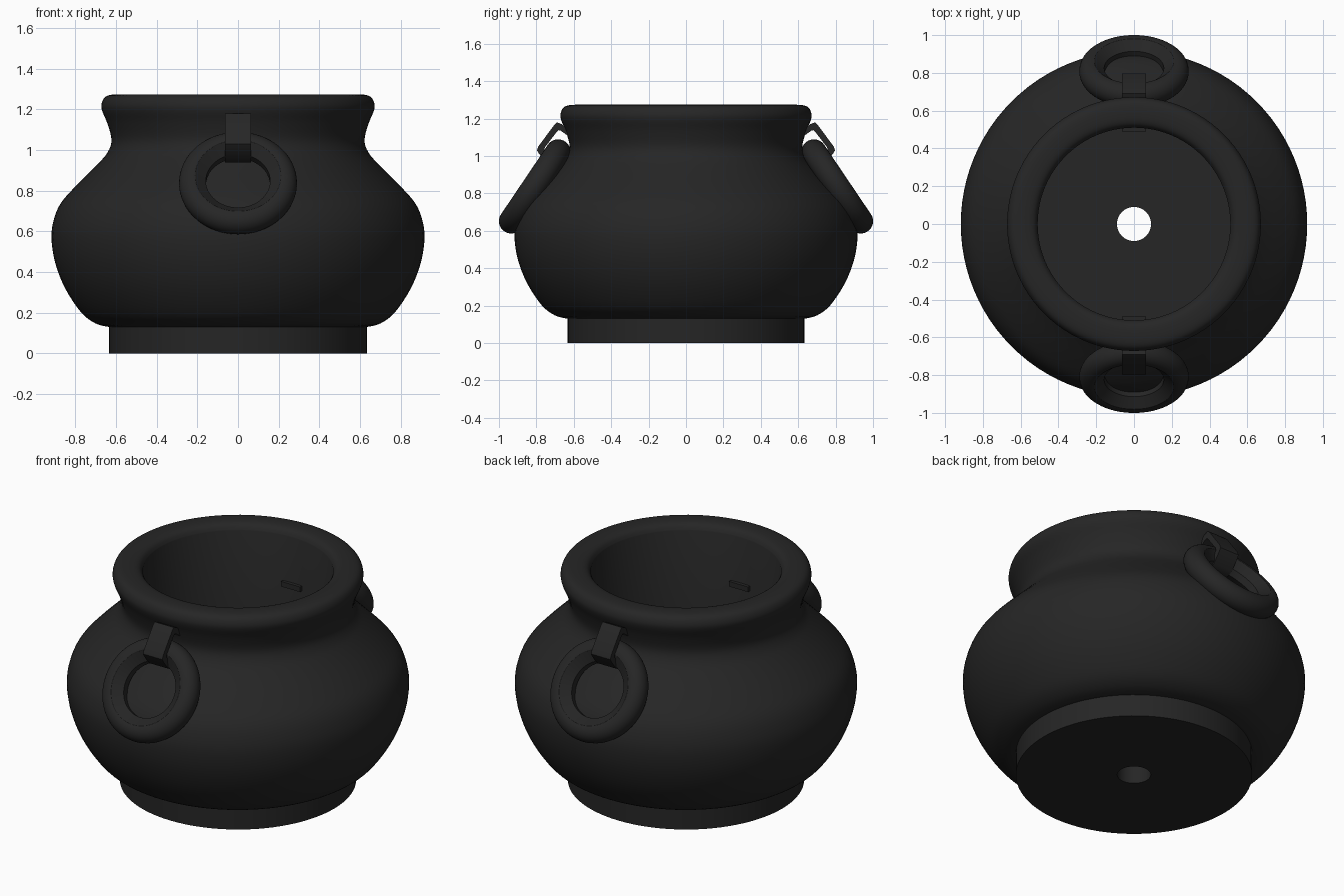
import bpy, bmesh, math

if "Cube" in bpy.data.objects:
    bpy.data.objects.remove(bpy.data.objects["Cube"])

iron = bpy.data.materials.new("black_iron")
iron.diffuse_color = (0.019, 0.019, 0.019, 1)
iron.use_nodes = True
iron.node_tree.nodes["Principled BSDF"].inputs["Base Color"].default_value = iron.diffuse_color


def finish(name, bm, angle=35):
    bmesh.ops.recalc_face_normals(bm, faces=bm.faces[:])
    mesh = bpy.data.meshes.new(name)
    bm.to_mesh(mesh)
    bm.free()
    mesh.materials.append(iron)
    ob = bpy.data.objects.new(name, mesh)
    bpy.context.collection.objects.link(ob)
    bpy.ops.object.select_all(action='DESELECT')
    ob.select_set(True)
    bpy.context.view_layer.objects.active = ob
    bpy.ops.object.shade_smooth_by_angle(angle=math.radians(angle))
    return ob


def lathe(profile, steps):
    """Revolve a closed (radius, height) loop around z."""
    bm = bmesh.new()
    rings = []
    for i in range(steps):
        a = 2 * math.pi * i / steps
        rings.append([bm.verts.new((r * math.cos(a), r * math.sin(a), z)) for r, z in profile])
    n = len(profile)
    for i in range(steps):
        p, q = rings[i], rings[(i + 1) % steps]
        for j in range(n):
            k = (j + 1) % n
            bm.faces.new((p[j], q[j], q[k], p[k]))
    return bm


def smooth_path(pts, sub):
    """Catmull-Rom curve through the points."""
    p = [pts[0]] + pts + [pts[-1]]
    out = []
    for i in range(1, len(p) - 2):
        for s in range(sub):
            t = s / sub
            out.append(tuple(0.5 * (2 * b + (c - a) * t + (2 * a - 5 * b + 4 * c - d) * t * t
                                    + (3 * b - a - 3 * c + d) * t ** 3)
                             for a, b, c, d in zip(*p[i - 1:i + 3])))
    return out + [pts[-1]]


# Pot: bulging body, flared neck, rolled rim, straight bore and drain hole
body = smooth_path([(0.635, 0.13), (0.70, 0.147), (0.77, 0.20), (0.85, 0.32), (0.90, 0.45),
                    (0.917, 0.57), (0.905, 0.66), (0.87, 0.74), (0.80, 0.82), (0.69, 0.93),
                    (0.64, 0.99), (0.622, 1.05), (0.642, 1.13), (0.667, 1.19), (0.671, 1.225),
                    (0.655, 1.258), (0.62, 1.272), (0.56, 1.272), (0.527, 1.26), (0.51, 1.235)], 4)
pot = [(0.09, 0), (0.633, 0), (0.633, 0.13)] + body + [(0.51, 0.13), (0.09, 0.13)]
finish("pot", lathe(pot, 96))

# Ring cross-section: rounded outside, creased face, sloping inside
section = [(0.224 + 0.066 * math.cos(a), 0.066 * math.sin(a))
           for a in (math.radians(-102 + 12 * i) for i in range(18))]
section += [(0.158, 0.02), (0.158, -0.02)]

# Strap path in (distance outward, height), wrapped round the top of the ring
strap = [(0.59, 1.115), (0.665, 1.17), (0.69, 1.18), (0.705, 1.165), (0.79, 1.05),
         (0.797, 1.03), (0.785, 1.01), (0.74, 0.955), (0.71, 0.938), (0.49, 0.938)]
inner = [(0.60, 1.085), (0.67, 1.135), (0.682, 1.138), (0.69, 1.13), (0.755, 1.045),
         (0.757, 1.03), (0.75, 1.02), (0.72, 0.98), (0.70, 0.968), (0.49, 0.968)]

for side, s in (("front", -1), ("back", 1)):
    # Carrying ring leaning against the shoulder
    ring = finish(side + "_ring", lathe(section, 64), 30)
    ring.location = (0, s * 0.809, 0.837)
    ring.rotation_euler = (-s * math.radians(56), 0, 0)

    # Strap holding the ring
    bm = bmesh.new()
    rows = [[bm.verts.new((x, s * y, z)) for x, (y, z) in
             ((-0.063, o), (0.063, o), (0.063, i), (-0.063, i))] for o, i in zip(strap, inner)]
    for p, q in zip(rows, rows[1:]):
        for j in range(4):
            k = (j + 1) % 4
            bm.faces.new((p[j], p[k], q[k], q[j]))
    bm.faces.new(rows[0])
    bm.faces.new(rows[-1])
    finish(side + "_strap", bm, 40)
